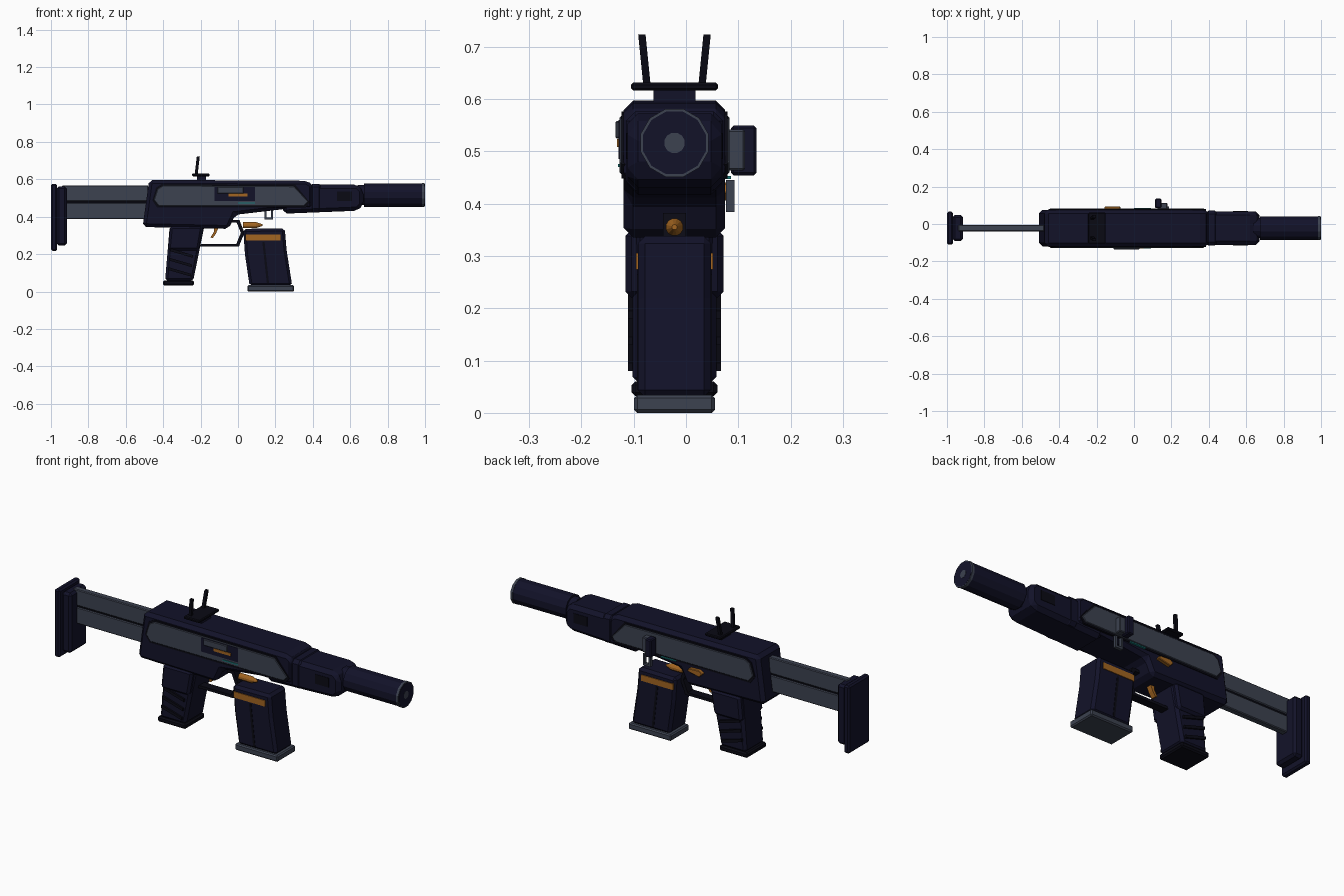
import bpy
import bmesh
from math import cos, sin, tau
from mathutils import Matrix

old_cube = bpy.data.objects.get("Cube")
if old_cube:
    bpy.data.objects.remove(old_cube, do_unlink=True)

MIDDLE = -.022  # centre plane of the body
SIDES = {"right": -1, "left": +1}


def material(name, red, green, blue):
    colour = (red, green, blue, 1)
    result = bpy.data.materials.new(name)
    result.use_nodes = True
    result.diffuse_color = colour
    shader = result.node_tree.nodes["Principled BSDF"]
    shader.inputs["Base Color"].default_value = colour
    return result


navy = material("dark navy", .006, .006, .022)
black = material("near black", .003, .003, .007)
grey = material("slate grey", .045, .054, .08)
orange = material("burnt orange", .36, .13, .015)
teal = material("teal", .01, .2, .2)


def finish(name, bm, colour, bevel):
    bmesh.ops.recalc_face_normals(bm, faces=bm.faces)
    mesh = bpy.data.meshes.new(name)
    bm.to_mesh(mesh)
    bm.free()
    mesh.materials.append(colour)
    part = bpy.data.objects.new(name, mesh)
    bpy.context.collection.objects.link(part)
    if bevel:
        modifier = part.modifiers.new("Bevel", "BEVEL")
        modifier.width = bevel
        modifier.segments = 1
    return part


def prism(name, outline, near, far, colour, bevel):
    """Extrude a side outline between two distances from the centre plane."""
    bm = bmesh.new()
    face = bm.faces.new([bm.verts.new((x, MIDDLE + near, z)) for x, z in outline])
    extruded = bmesh.ops.extrude_face_region(bm, geom=[face])["geom"]
    moved = [item for item in extruded if isinstance(item, bmesh.types.BMVert)]
    bmesh.ops.translate(bm, vec=(0, far - near, 0), verts=moved)
    return finish(name, bm, colour, bevel)


def slab(name, outline, half, colour, bevel=0):
    return prism(name, outline, -half, half, colour, bevel)


def plate(name, outline, side, outer, colour, inner=.09, bevel=0):
    sign = SIDES[side]
    return prism(f"{side}_{name}", outline, sign * inner, sign * outer, colour, bevel)


def leaning(bottom, top, left, right, lean=0, grow=0):
    """Four-sided outline whose top edge is shifted by lean and widened by grow."""
    return [(left, bottom), (right, bottom),
            (right + lean + grow, top), (left + lean, top)]


def scaled(outline, along, upward):
    """Scale an outline about the centre of its bounds."""
    xs, zs = zip(*outline)
    cx, cz = (min(xs) + max(xs)) / 2, (min(zs) + max(zs)) / 2
    return [(cx + (x - cx) * along, cz + (z - cz) * upward) for x, z in outline]


def turned(name, profile, height, colour, sides=12):
    """Turned part along x, from pairs of position and radius."""
    bm = bmesh.new()
    rings = []
    for x, radius in profile:
        angles = [tau * (step + .5) / sides for step in range(sides)]
        rings.append([bm.verts.new((x, MIDDLE + radius * cos(a), height + radius * sin(a)))
                      for a in angles])
    for first, second in zip(rings, rings[1:]):
        for i in range(sides):
            bm.faces.new((first[i], first[i - 1], second[i - 1], second[i]))
    bm.faces.new(rings[0])
    bm.faces.new(rings[-1])
    return finish(name, bm, colour, bevel=0)


# Receiver and handguard
receiver = [(-.51, .345), (-.05, .335), (-.015, .41), (.24, .44), (.4, .44),
            (.4, .57), (.37, .592), (-.475, .597)]
slab("receiver", receiver, half=.097, colour=navy, bevel=.018)
handguard = [(.24, .416), (.64, .432), (.67, .46), (.67, .54), (.64, .572), (.24, .572)]
slab("handguard", handguard, half=.09, colour=navy, bevel=.02)
slab("handguard_band", leaning(bottom=.425, top=.576, left=.38, right=.45),
     half=.093, colour=navy, bevel=.018)

# Panels with dark rims on both sides
panel = [(-.45, .49), (-.43, .55), (-.4, .567), (.3, .563), (.377, .48),
         (.354, .457), (-.424, .457)]
inset = leaning(bottom=.485, top=.535, left=.53, right=.61)
for side in SIDES:
    plate("panel_rim", scaled(panel, along=1.02, upward=1.16), side, outer=.101, colour=black)
    plate("side_panel", panel, side, outer=.105, colour=grey, bevel=.003)
    plate("handguard_inset", inset, side, outer=.092, inner=.085, colour=black)

# Ejection port, bolt and light strips
plate("ejection_port", leaning(bottom=.485, top=.56, left=-.125, right=.09),
      "right", outer=.107, colour=navy)
plate("bolt", leaning(bottom=.524, top=.558, left=-.11, right=.03),
      "right", outer=.113, colour=grey, bevel=.003)
plate("bolt_stripe", leaning(bottom=.508, top=.523, left=-.05, right=.05),
      "right", outer=.11, colour=orange)
for side, height in zip(SIDES, (.47, .447)):
    plate("light_strip", leaning(height, height + .006, left=0, right=.09),
          side, outer=.108, colour=teal)

# Charging handle, selector and bolt release
plate("charging_stem", leaning(bottom=.463, top=.542, left=.125, right=.178),
      "left", outer=.135, colour=grey, bevel=.004)
plate("charging_handle", leaning(bottom=.454, top=.549, left=.112, right=.147),
      "left", outer=.157, inner=.108, colour=navy, bevel=.005)
selector = [(-.16, .425), (-.14, .44), (-.08, .437), (-.07, .42), (-.14, .405)]
plate("selector", selector, "left", outer=.115, colour=orange, bevel=.003)
for word, start in (("rear", .143), ("front", .177)):
    plate(f"release_{word}_bar", leaning(bottom=.384, top=.445, left=start, right=start + .01),
          "left", outer=.115, inner=.098, colour=grey)
plate("release_lower_bar", leaning(bottom=.384, top=.395, left=.15, right=.18),
      "left", outer=.115, inner=.098, colour=grey)

# Muzzle tube with its cap
BORE = .516
turned("muzzle_tube", [(.64, .055), (.675, .055), (.675, .065), (.99, .065)], BORE, navy)
turned("muzzle_ring", [(.985, .067), (.998, .067)], BORE, grey)
turned("muzzle_cap", [(.99, .062), (.999, .062)], BORE, navy)
turned("muzzle_bore", [(.99, .02), (1, .02)], BORE, grey)

# Shoulder stock, one dark core between two rails
stock = {"left": -.94, "right": -.48}
slab("stock_core", leaning(bottom=.392, top=.562, **stock), half=.012, colour=black)
slab("stock_upper_rail", leaning(bottom=.482, top=.567, **stock),
     half=.017, colour=grey, bevel=.004)
slab("stock_lower_rail", leaning(bottom=.387, top=.474, **stock),
     half=.017, colour=grey, bevel=.004)
slab("butt_pad", leaning(bottom=.217, top=.575, left=-1, right=-.967),
     half=.088, colour=navy, bevel=.008)
slab("butt_block", leaning(bottom=.245, top=.562, left=-.97, right=-.915),
     half=.07, colour=navy, bevel=.012)

# Pistol grip with slanted ribs
slab("grip", leaning(bottom=.055, top=.35, left=-.39, right=-.24, lean=.025, grow=.035),
     half=.08, colour=navy, bevel=.014)
slab("grip_collar", leaning(bottom=.22, top=.35, left=-.375, right=-.21, lean=.013, grow=.01),
     half=.094, colour=navy, bevel=.012)
slab("grip_base", leaning(bottom=.032, top=.06, left=-.4, right=-.235),
     half=.082, colour=black, bevel=.007)
for side in SIDES:
    for row in range(3):
        low = .09 + row * .05
        back = -.372 + row * .006
        front = back + .12
        rib = [(back, low + .025), (front, low - .01), (front, low + .005), (back, low + .04)]
        plate(f"grip_rib_{row}", rib, side, outer=.089, inner=.07, colour=black)

# Trigger and its guard
trigger = [(-.125, .35), (-.1, .35), (-.118, .31), (-.135, .285), (-.147, .29), (-.13, .315)]
slab("trigger", trigger, half=.014, colour=orange)
guard = [(-.215, .24), (.005, .24), (.034, .315), (.008, .382), (-.035, .382)]
guard_inside = scaled(guard, along=.85, upward=.8)
slab("trigger_guard", guard + guard_inside[::-1], half=.022, colour=black)

# Magazine, floor plate and loaded round
magazine = [(.028, .335), (.25, .338), (.26, .22), (.29, .03), (.062, .03), (.037, .2)]
slab("magazine", magazine, half=.07, colour=navy, bevel=.014)
slab("magazine_floor", leaning(bottom=0, top=.034, left=.05, right=.3),
     half=.077, colour=grey, bevel=.006)
for side in SIDES:
    plate("magazine_stripe", leaning(bottom=.274, top=.306, left=.04, right=.226),
          side, outer=.074, inner=.065, colour=orange)
    plate("magazine_groove", leaning(bottom=.045, top=.265, left=.154, right=.166, lean=-.024),
          side, outer=.072, inner=.065, colour=black)
turned("loaded_round", [(.028, .017), (.095, .017), (.13, .005)], height=.355, colour=orange)

# Rear sight with two posts leaning outwards
slab("sight_pedestal", leaning(bottom=.59, top=.617, left=-.22, right=-.17),
     half=.04, colour=navy)
slab("sight_plate", leaning(bottom=.616, top=.631, left=-.245, right=-.152),
     half=.083, colour=black, bevel=.004)
for side, sign in SIDES.items():
    post = plate("sight_post", leaning(bottom=.625, top=.723, left=-.232, right=-.216, lean=.012),
                 side, outer=.06, inner=.046, colour=black)
    slant = Matrix.Identity(4)
    slant[1][2] = sign * .1
    slant[1][3] = sign * -.063
    post.data.transform(slant)
